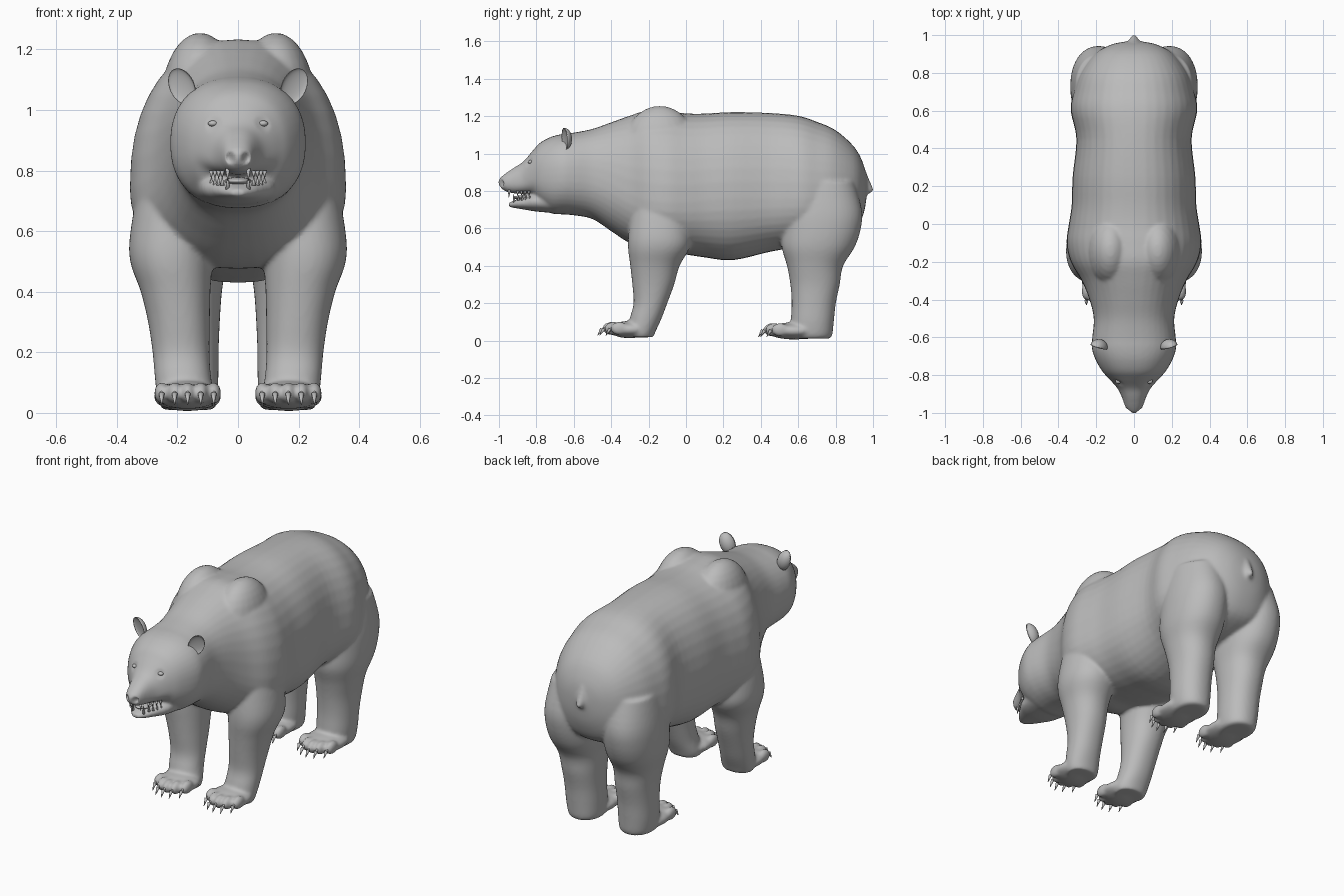
import bpy, bmesh, math
from mathutils import Vector, Matrix

if "Cube" in bpy.data.objects:
    bpy.data.objects.remove(bpy.data.objects["Cube"])

grey = bpy.data.materials.new("grey")
grey.diffuse_color = (0.5, 0.5, 0.5, 1)
grey.use_nodes = True
grey.node_tree.nodes["Principled BSDF"].inputs["Base Color"].default_value = grey.diffuse_color


def finish(bm, name):
    bmesh.ops.recalc_face_normals(bm, faces=bm.faces[:])
    me = bpy.data.meshes.new(name)
    bm.to_mesh(me)
    bm.free()
    me.materials.append(grey)
    me.shade_smooth()
    ob = bpy.data.objects.new(name, me)
    bpy.context.collection.objects.link(ob)
    return ob


def spline(rows, steps=4):
    """Catmull-Rom interpolation of table rows."""
    out = []
    n = len(rows)
    for i in range(n - 1):
        a, b, c, d = (rows[max(0, min(n - 1, i + k))] for k in (-1, 0, 1, 2))
        for s in range(steps):
            t = s / steps
            out.append([0.5 * (2 * q + (r - p) * t + (2 * p - 5 * q + 4 * r - w) * t * t
                               + (3 * q - p - 3 * r + w) * t ** 3)
                        for p, q, r, w in zip(a, b, c, d)])
    return out + [list(rows[-1])]


def sup(v, e):
    return math.copysign(abs(v) ** e, v)


def loft(bm, rows, ring, n=40):
    loops = []
    for row in spline(rows):
        loops.append([bm.verts.new(ring(row, math.tau * i / n)) for i in range(n)])
    for a, b in zip(loops, loops[1:]):
        for i in range(n):
            j = (i + 1) % n
            bm.faces.new((a[i], a[j], b[j], b[i]))
    bm.faces.new(loops[0])
    bm.faces.new(loops[-1])


def trunk_ring(r, t):
    y, top, bot, mid, w = r
    c, s = sup(math.cos(t), 0.88), sup(math.sin(t), 0.88)
    return (w * c, y, mid + (top - mid if s > 0 else mid - bot) * s)


def ball(bm, c, r, rot=Matrix()):
    m = Matrix.Translation(c) @ rot @ Matrix.Diagonal((*r, 1))
    return bmesh.ops.create_uvsphere(bm, u_segments=24, v_segments=16, radius=1, matrix=m)["verts"]


def spike(bm, a, b, r):
    a, b = Vector(a), Vector(b)
    m = Matrix.Translation((a + b) / 2) @ (b - a).to_track_quat('Z', 'Y').to_matrix().to_4x4()
    bmesh.ops.create_cone(bm, cap_ends=True, segments=10, radius1=r, radius2=r * 0.12,
                          depth=(b - a).length, matrix=m)


# trunk, neck, head and upper jaw: y, top, bottom, widest height, half width
TRUNK = [(.968, .85, .79, .82, .03), (.95, .94, .68, .82, .12), (.90, 1.035, .58, .80, .21),
         (.80, 1.125, .53, .78, .285), (.70, 1.17, .51, .76, .32), (.60, 1.202, .50, .76, .335),
         (.45, 1.217, .475, .76, .305), (.25, 1.222, .43, .76, .325), (.10, 1.214, .445, .75, .33),
         (0, 1.215, .46, .74, .345), (-.10, 1.227, .475, .74, .357), (-.20, 1.232, .48, .75, .335),
         (-.30, 1.203, .52, .78, .277), (-.40, 1.167, .585, .84, .236), (-.50, 1.132, .65, .88, .213),
         (-.60, 1.112, .67, .89, .221), (-.66, 1.105, .675, .89, .223), (-.72, 1.09, .68, .885, .203),
         (-.78, 1.058, .72, .88, .168), (-.82, 1.015, .775, .865, .132), (-.87, .957, .785, .845, .088),
         (-.92, .925, .787, .845, .063), (-.97, .89, .80, .845, .045), (-.995, .87, .825, .85, .022)]
JAW = [(-.68, .78, .68, .74, .14), (-.80, .785, .69, .745, .122), (-.86, .77, .70, .738, .09),
       (-.91, .753, .708, .732, .058), (-.948, .737, .714, .726, .022)]
# legs: z, centre x, centre y, half width, half depth
FRONT = [(.80, .20, -.13, .12, .15), (.60, .217, -.14, .138, .165), (.50, .22, -.145, .136, .165),
         (.40, .206, -.166, .115, .132), (.30, .195, -.175, .102, .112), (.20, .188, -.19, .094, .09),
         (.12, .182, -.215, .093, .085), (.05, .172, -.237, .095, .075), (.018, .17, -.24, .085, .065)]
HIND = [(.85, .17, .72, .14, .18), (.70, .185, .73, .148, .21), (.60, .187, .725, .15, .21),
        (.50, .184, .707, .145, .195), (.40, .178, .69, .125, .15), (.30, .172, .69, .112, .132),
        (.20, .17, .683, .106, .118), (.10, .168, .675, .103, .115), (.03, .165, .672, .095, .11),
        (.01, .165, .668, .08, .10)]

bm = bmesh.new()
claws = bmesh.new()
loft(bm, TRUNK, trunk_ring)
loft(bm, JAW, trunk_ring)
ball(bm, (0, -.968, .846), (.044, .036, .034))           # nose pad
for s in (-1, 1):
    ball(bm, (s * .125, -.14, 1.02), (.13, .2, .235))    # shoulder blade
    for rows, fy, fl, toe_y, base in ((FRONT, -.30, .115, -.40, .015), (HIND, .58, .15, .46, .008)):
        loft(bm, rows, lambda r, t: (s * r[1] + r[3] * sup(math.cos(t), .92),
                                     r[2] + r[4] * sup(math.sin(t), .92), r[0]))
        ball(bm, (s * .167, fy, base + .044), (.112, fl, .046))   # foot
        for i in range(-2, 3):                                    # toes and claws
            x = s * .166 + i * .043
            y = toe_y + .011 * i * i
            ball(bm, (x, y, base + .05), (.025, .048, .036))
            spike(claws, (x, y - .03, base + .055), (x, y - .056, base + .042), .011)
            spike(claws, (x, y - .05, base + .048), (x, y - .073, base + .012), .010)
# tail
for i in range(8):
    t = i / 7
    r = .036 - .016 * t
    ball(bm, (0, .93 + .052 * t, .89 - .092 * t + .01 * t * t), (r, r, r))

# fuse everything into one smooth skin
bear = finish(bm, "body")
m = bear.modifiers.new("fuse", 'REMESH')
m.mode = 'VOXEL'
m.voxel_size = .009
m = bear.modifiers.new("soften", 'SMOOTH')
m.factor = .5
m.iterations = 8
deps = bpy.context.evaluated_depsgraph_get()
skin = bpy.data.meshes.new_from_object(bear.evaluated_get(deps))
bear.modifiers.clear()
bear.data = skin

# press in nostrils and eye sockets
for s in (-1, 1):
    for centre, rad, depth in (((s * .026, -.99, .842), .021, .02), ((s * .083, -.842, .955), .03, .006)):
        c = Vector(centre)
        for v in skin.vertices:
            d = (v.co - c).length
            if d < rad:
                v.co.y += depth * (1 - (d / rad) ** 2)
if not skin.materials:
    skin.materials.append(grey)
skin.shade_smooth()
finish(claws, "claws")

# ears: cupped shells leaning outward
bm = bmesh.new()
for s in (-1, 1):
    vs = ball(bm, (0, 0, 0), (.043, .04, .062))
    place = (Matrix.Translation((s * .186, -.65, 1.078)) @ Matrix.Rotation(s * math.radians(24), 4, 'Y')
             @ Matrix.Rotation(s * math.radians(20), 4, 'Z'))
    for v in vs:
        if v.co.y < 0:
            v.co.y *= -.3
        v.co = place @ v.co
finish(bm, "ears")

# eyes
bm = bmesh.new()
for s in (-1, 1):
    ball(bm, (s * .083, -.832, .955), (.016, .014, .010))
finish(bm, "eyes")

# tongue
bm = bmesh.new()
ball(bm, (0, -.86, .765), (.045, .065, .013))
finish(bm, "tongue")

# teeth
bm = bmesh.new()
for s in (-1, 1):
    spike(bm, (s * .034, -.945, .806), (s * .034, -.947, .766), .008)
    spike(bm, (s * .034, -.918, .738), (s * .034, -.922, .785), .008)
    for i in range(4):
        y = -.90 + .02 * i
        x = s * (.052 + .012 * i)
        spike(bm, (x, y, .80), (x, y, .775), .008)
        spike(bm, (x, y + .005, .75), (x, y + .005, .778), .008)
finish(bm, "teeth")
